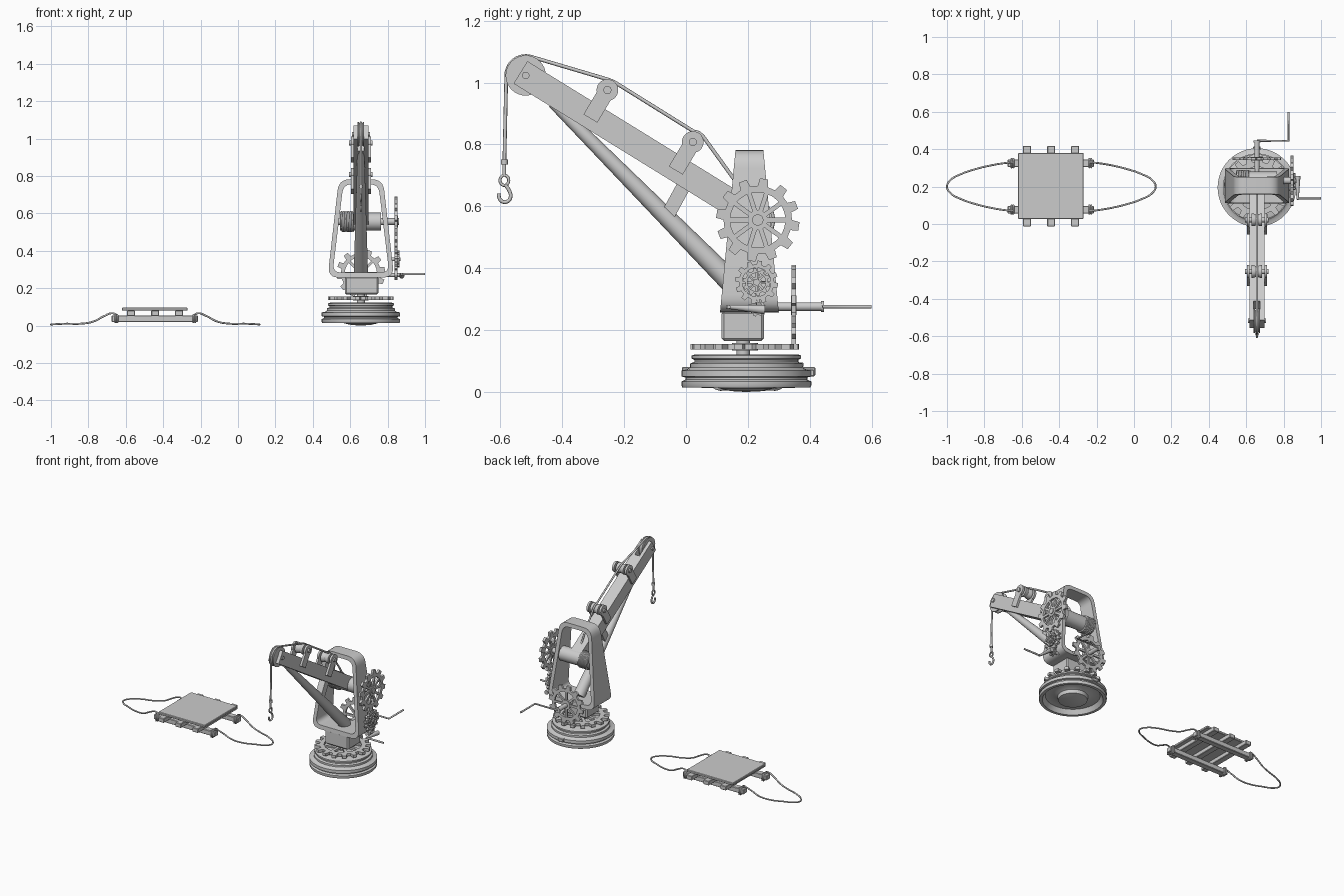
import bpy, bmesh
from math import sin, cos, pi, tau
from mathutils import Vector as V, Matrix as M

if "Cube" in bpy.data.objects:
    bpy.data.objects.remove(bpy.data.objects["Cube"])

CX, CY = 0.657, 0.195  # crane axis


def finish(name, bm):
    bmesh.ops.recalc_face_normals(bm, faces=bm.faces)
    me = bpy.data.meshes.new(name)
    bm.to_mesh(me)
    bm.free()
    ob = bpy.data.objects.new(name, me)
    bpy.context.collection.objects.link(ob)
    return ob


def align(p, q):
    p, q = V(p), V(q)
    return M.Translation((p + q) / 2) @ (q - p).to_track_quat('Z', 'Y').to_matrix().to_4x4()


def cyl(name, p, q, r, r2=None, n=28):
    bm = bmesh.new()
    bmesh.ops.create_cone(bm, cap_ends=True, segments=n, radius1=r, radius2=r if r2 is None else r2,
                          depth=(V(q) - V(p)).length, matrix=align(p, q))
    return finish(name, bm)


def box(name, lo, hi, bevel=0.003):
    lo, hi = V(lo), V(hi)
    bm = bmesh.new()
    bmesh.ops.create_cube(bm, size=1, matrix=M.Translation((lo + hi) / 2) @ M.Diagonal((*(hi - lo), 1)))
    bmesh.ops.bevel(bm, geom=bm.edges[:], offset=bevel, segments=1, affect='EDGES')
    return finish(name, bm)


def beam(name, x0, x1, p, q, h):
    """Box between two (y, z) points, spanning x0..x1, h thick in the side plane."""
    p, q = V((x0, *p)), V((x0, *q))
    z, x = (q - p).normalized(), V((1, 0, 0))
    rot = M((x, z.cross(x), z)).transposed().to_4x4()
    c = (p + q) / 2 + x * (x1 - x0) / 2
    bm = bmesh.new()
    bmesh.ops.create_cube(bm, size=1, matrix=M.Translation(c) @ rot @ M.Diagonal((x1 - x0, h, (q - p).length, 1)))
    return finish(name, bm)


def tube(name, pts, r, cyclic=False, kind='BEZIER'):
    cu = bpy.data.curves.new(name, 'CURVE')
    cu.dimensions, cu.bevel_depth, cu.bevel_resolution = '3D', r, 2
    cu.use_fill_caps, cu.resolution_u = True, 8
    sp = cu.splines.new(kind)
    if kind == 'BEZIER':
        sp.bezier_points.add(len(pts) - 1)
        for b, p in zip(sp.bezier_points, pts):
            b.co, b.handle_left_type, b.handle_right_type = p, 'AUTO', 'AUTO'
    else:
        sp.points.add(len(pts) - 1)
        for b, p in zip(sp.points, pts):
            b.co = (*p, 1)
    sp.use_cyclic_u = cyclic
    ob = bpy.data.objects.new(name, cu)
    bpy.context.collection.objects.link(ob)


def lathe(name, c, axis, prof, n=48):
    """Closed (radius, height) profile spun about an axis."""
    mat = M.Translation(c) @ V(axis).to_track_quat('Z', 'Y').to_matrix().to_4x4()
    bm = bmesh.new()
    rings = [[bm.verts.new(mat @ V((r * cos(tau * i / n), r * sin(tau * i / n), z))) for i in range(n)] for r, z in prof]
    for a, b in zip(rings, rings[1:] + rings[:1]):
        for i in range(n):
            bm.faces.new((a[i], a[i - 1], b[i - 1], b[i]))
    bmesh.ops.remove_doubles(bm, verts=bm.verts, dist=1e-5)
    return finish(name, bm)


def gear(name, c, axis, R, teeth, spokes, t):
    """Toothed rim with spokes and a hub."""
    mat = M.Translation(c) @ V(axis).to_track_quat('Z', 'Y').to_matrix().to_4x4()
    bm = bmesh.new()
    n, L = teeth * 4, [[], [], [], []]
    for i in range(n):
        a = tau * (i // 4 + (0, 0.42, 0.52, 0.9)[i % 4]) / teeth
        ro = R * (0.82, 0.82, 1, 1)[i % 4]
        for k, (r, z) in enumerate(((ro, t), (ro, -t), (R * 0.66, -t), (R * 0.66, t))):
            L[k].append(bm.verts.new((r * cos(a), r * sin(a), z / 2)))
    for k in range(4):
        a, b = L[k], L[(k + 1) % 4]
        for i in range(n):
            bm.faces.new((a[i - 1], a[i], b[i], b[i - 1]))
    for i in range(spokes):
        bmesh.ops.create_cube(bm, size=1, matrix=M.Rotation(tau * i / spokes, 4, 'Z')
                              @ M.Translation((R * 0.43, 0, 0)) @ M.Diagonal((R * 0.56, R * 0.11, t * 0.8, 1)))
    bmesh.ops.create_cone(bm, cap_ends=True, segments=24, radius1=R * 0.24, radius2=R * 0.24, depth=t * 1.3)
    bm.transform(mat)
    return finish(name, bm)


# Turntable base, hollow underneath
lathe("turntable_base", (CX, CY, 0), (0, 0, 1), [
    (0, 0), (0.05, 0.003), (0.09, 0.012), (0.095, 0.035), (0.13, 0.05), (0.17, 0.045), (0.188, 0.015),
    (0.207, 0.015), (0.21, 0.022), (0.21, 0.034), (0.197, 0.04), (0.197, 0.047), (0.21, 0.05), (0.21, 0.07),
    (0.19, 0.074), (0.182, 0.08), (0.182, 0.092), (0.168, 0.097), (0.168, 0.104), (0.177, 0.108), (0.177, 0.118),
    (0.165, 0.122), (0, 0.122)])
box("base_latch", (CX - 0.02, 0.37, 0.05), (CX + 0.02, 0.415, 0.072))
box("base_latch_upper", (CX - 0.015, 0.35, 0.075), (CX + 0.015, 0.376, 0.094))
cyl("slew_axle", (CX, CY - 0.01, 0.12), (CX, CY - 0.01, 0.18), 0.022)
gear("slew_gear", (CX, CY - 0.005, 0.146), (0, 0, 1), 0.175, 16, 8, 0.018)
box("neck_block", (0.572, 0.115, 0.165), (0.75, 0.252, 0.262), 0.008)


# Tapered ring frame
def rounded(pts, r, seg=6):
    out = []
    for i, p in enumerate(pts):
        p = V(p)
        a, b = (V(pts[i - 1]) - p).normalized(), (V(pts[(i + 1) % 4]) - p).normalized()
        for k in range(seg + 1):
            s = k / seg
            out.append(p + a * r * (1 - s) ** 2 + b * r * s ** 2)
    return out


def trapezoid(o):
    return [(CX - 0.178 + o, 0.257 + o), (CX + 0.178 - o, 0.257 + o),
            (CX + 0.118 - o * 0.9, 0.782 - o), (CX - 0.118 + o * 0.9, 0.782 - o)]


bm = bmesh.new()
loops = []
for pts, s in ((rounded(trapezoid(0), 0.06), -1), (rounded(trapezoid(0), 0.06), 1),
               (rounded(trapezoid(0.027), 0.045), 1), (rounded(trapezoid(0.027), 0.045), -1)):
    loops.append([bm.verts.new((p.x, 0.205 + s * (0.095 - 0.05 * (p.y - 0.257) / 0.525), p.y)) for p in pts])
for a, b in zip(loops, loops[1:] + loops[:1]):
    for i in range(len(a)):
        bm.faces.new((a[i - 1], a[i], b[i], b[i - 1]))
finish("ring_frame", bm)

# Boom with forked tip, strut and short tie
TIP, PIV = V((-0.535, 1.033)), V((0.232, 0.56))
D = (PIV - TIP).normalized()
beam("boom", 0.617, 0.697, TIP + D * 0.12, PIV, 0.085)
for s in (-1, 1):
    a, b = sorted((CX + s * 0.04, CX + s * 0.018))
    beam("boom_fork", a, b, TIP, TIP + D * 0.13, 0.085)
cyl("strut", (CX, 0.215, 0.285), (CX, -0.43, 0.935), 0.038, 0.018)
beam("strut_tie", CX - 0.022, CX + 0.022, (-0.06, 0.57), (0.0, 0.68), 0.045)


# Grooved pulleys
def pulley(name, y, z, r, w):
    lathe(name, (CX, y, z), (1, 0, 0), [(0, -w), (r, -w), (r, -w * 0.7), (r * 0.82, 0), (r, w * 0.7), (r, w), (0, w)], 32)


pulley("tip_sheave", -0.518, 1.023, 0.065, 0.017)
cyl("tip_axle", (CX - 0.048, -0.518, 1.023), (CX + 0.048, -0.518, 1.023), 0.012)
for y, z in ((-0.254, 0.976), (0.022, 0.808)):
    pulley("guide_pulley", y, z, 0.034, 0.028)
    cyl("guide_axle", (CX - 0.063, y, z), (CX + 0.063, y, z), 0.013)
    for s in (-1, 1):
        a, b = sorted((CX + s * 0.04, CX + s * 0.054))
        beam("guide_bracket", a, b, (y, z), (y - 0.055, z - 0.092), 0.052)
        cyl("bracket_eye", (a, y, z), (b, y, z), 0.035)

# Winch drum, coil and gear train
AY, AZ = 0.232, 0.556
cyl("winch_drum", (0.545, AY, AZ), (0.765, AY, AZ), 0.048, n=40)
cyl("winch_axle", (0.52, AY, AZ), (0.862, AY, AZ), 0.018)
N = 7 * 14
tube("rope_coil", [(0.552 + 0.065 * i / N, AY + 0.052 * cos(tau * i / 14), AZ + 0.052 * sin(tau * i / 14))
                   for i in range(N + 1)], 0.0055, kind='POLY')
gear("large_gear", (0.846, AY, AZ), (1, 0, 0), 0.135, 12, 10, 0.016)
gear("middle_gear", (0.846, 0.228, 0.355), (1, 0, 0), 0.07, 12, 8, 0.016)
gear("middle_pinion", (0.858, 0.228, 0.355), (1, 0, 0), 0.045, 10, 5, 0.01)
cyl("middle_axle", (0.80, 0.228, 0.355), (0.868, 0.228, 0.355), 0.01)
gear("crank_pinion", (0.846, 0.228, 0.272), (1, 0, 0), 0.028, 8, 4, 0.016)
cyl("side_crank_shaft", (0.79, 0.235, 0.27), (0.882, 0.235, 0.27), 0.01)
cyl("side_crank_arm", (0.875, 0.255, 0.266), (0.875, 0.13, 0.276), 0.015, 0.006, 12)
cyl("side_crank_handle", (0.87, 0.138, 0.275), (1.0, 0.138, 0.275), 0.006, n=12)

# Rear slewing gear and crank
gear("rear_gear", (CX, 0.348, 0.28), (0, 1, 0), 0.13, 12, 8, 0.014)
cyl("rear_shaft", (CX, 0.28, 0.276), (CX, 0.445, 0.276), 0.014)
cyl("rear_collar", (CX, 0.436, 0.276), (CX, 0.446, 0.276), 0.018)
tube("rear_crank", [(CX, 0.445, 0.276), (0.826, 0.445, 0.276), (0.826, 0.60, 0.276)], 0.006, kind='POLY')

# Hoisting rope over the pulleys
path = [(0.205, 0.605), (0.158, 0.684), (0.056, 0.825), (0.042, 0.838), (0.025, 0.842), (-0.232, 1.002), (-0.252, 1.01)]
path += [(-0.518 + 0.063 * cos(a), 1.023 + 0.063 * sin(a)) for a in [pi * (0.42 + 0.6 * i / 8) for i in range(9)]]
path += [(-0.587, 0.745)]
tube("hoist_rope", [(CX, *p) for p in path], 0.006, kind='POLY')

# Hook
cyl("hook_ferrule", (CX, -0.587, 0.735), (CX, -0.587, 0.752), 0.011, n=16)
cyl("hook_link", (CX, -0.587, 0.695), (CX, -0.587, 0.735), 0.006, n=12)
tube("hook_eye", [(CX, -0.587 + 0.014 * cos(i * pi / 4), 0.684 + 0.016 * sin(i * pi / 4)) for i in range(8)], 0.005, True)
tube("hook", [(CX, y, z) for y, z in ((-0.584, 0.67), (-0.57, 0.648), (-0.567, 0.63), (-0.577, 0.616),
                                      (-0.592, 0.615), (-0.603, 0.626), (-0.605, 0.642))], 0.006)

# Cargo pallet: deck, bearers and runners
box("pallet_deck", (-0.62, 0.027, 0.08), (-0.27, 0.38, 0.096))
for x in (-0.572, -0.443, -0.315):
    box("pallet_bearer", (x - 0.021, -0.013, 0.052), (x + 0.021, 0.418, 0.081))
for y in (0.325, 0.077):
    box("pallet_runner", (-0.675, y - 0.02, 0.02), (-0.215, y + 0.02, 0.053))

# Rope slings on both ends, tied round the runners
PX = -0.442
for s in (-1, 1):
    half = [(0.205, 0.13, 0.056), (0.23, 0.128, 0.066), (0.275, 0.122, 0.05), (0.33, 0.112, 0.022), (0.40, 0.095, 0.01),
            (0.48, 0.068, 0.01), (0.54, 0.034, 0.007)]
    pts = half + [(0.558, 0, 0.006)] + [(a, -b, c) for a, b, c in reversed(half)]
    tube("sling_rope", [(PX + s * a, 0.2 + b, c) for a, b, c in pts], 0.005)
    for y in (0.325, 0.077):
        for x in (0.203, 0.213):
            tube("sling_wrap", [(PX + s * x, y + u * 0.024, 0.0365 + v * 0.02)
                                for u, v in ((-1, -1), (1, -1), (1, 1), (-1, 1))], 0.005, True, 'POLY')

# Smooth shading with sharp edges kept
bpy.ops.object.select_all(action='DESELECT')
for ob in bpy.data.objects:
    if ob.type == 'MESH':
        ob.select_set(True)
        bpy.context.view_layer.objects.active = ob
bpy.ops.object.shade_smooth_by_angle(angle=0.6)
